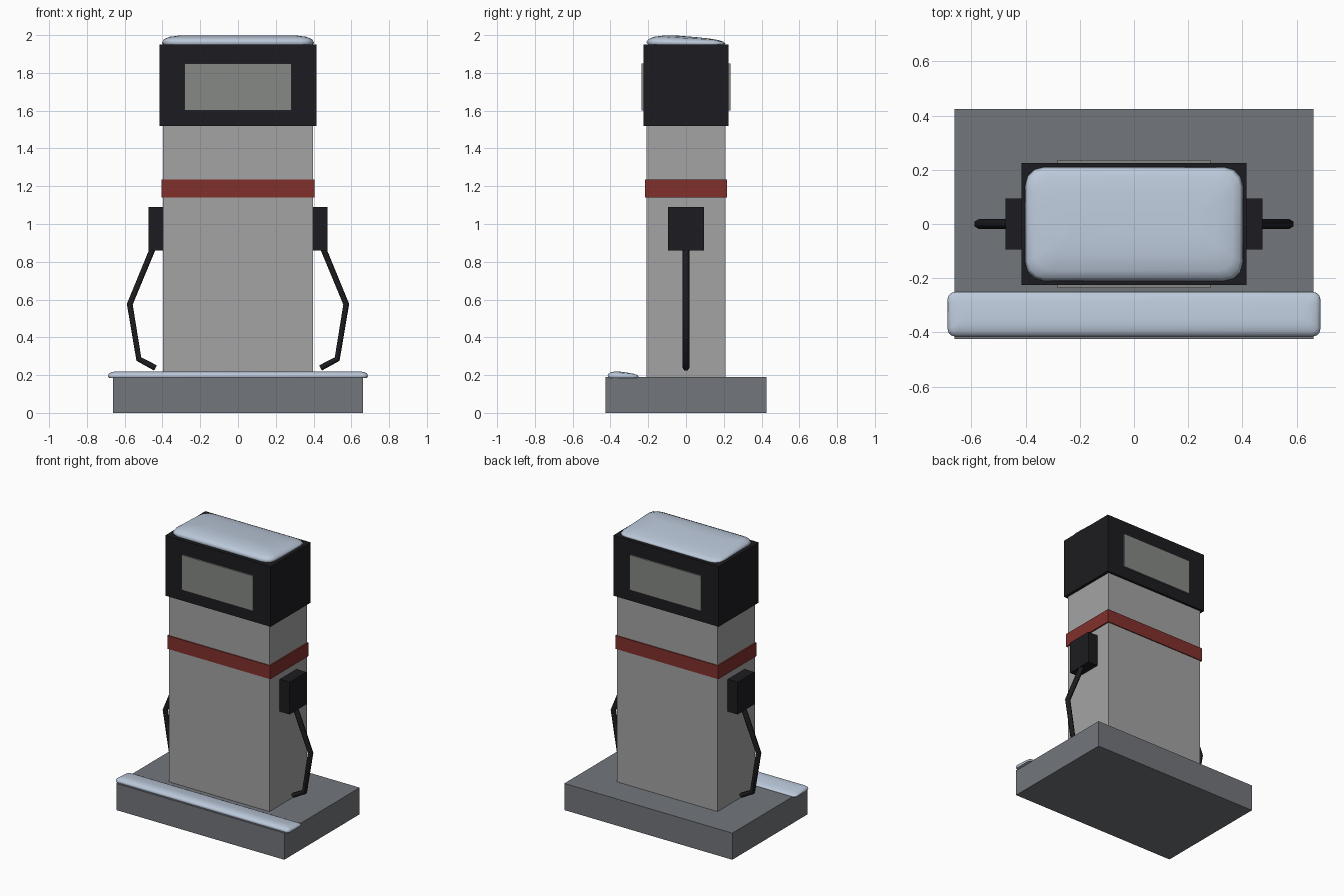
import bpy, bmesh, math

if "Cube" in bpy.data.objects:
    bpy.data.objects.remove(bpy.data.objects["Cube"])


def material(name, rgb):
    m = bpy.data.materials.new(name)
    m.diffuse_color = (*rgb, 1)
    m.use_nodes = True
    m.node_tree.nodes["Principled BSDF"].inputs["Base Color"].default_value = m.diffuse_color
    return m


STONE = material("stone", (0.17, 0.18, 0.20))
PANEL = material("panel", (0.37, 0.37, 0.375))
RED = material("red", (0.22, 0.03, 0.025))
BLACK = material("black", (0.012, 0.012, 0.015))
GLASS = material("glass", (0.24, 0.25, 0.24))
SNOW = material("snow", (0.50, 0.58, 0.70))


def finish(name, bm, mat):
    bmesh.ops.recalc_face_normals(bm, faces=bm.faces)
    me = bpy.data.meshes.new(name)
    bm.to_mesh(me)
    bm.free()
    me.materials.append(mat)
    ob = bpy.data.objects.new(name, me)
    bpy.context.collection.objects.link(ob)
    return ob


def box(name, x, y, z, mat):
    bm = bmesh.new()
    bmesh.ops.create_cube(bm, size=1)
    for v in bm.verts:
        v.co = [(a + b) / 2 + c * (b - a) for (a, b), c in zip((x, y, z), v.co)]
    return finish(name, bm, mat)


def snow(name, hx, hy, cy, z0, h):
    """Soft drift: rounded-rectangle rings stacked inwards, thinner to the back."""
    bm = bmesh.new()
    rings = []
    profile = [(0.07, 0), (0, 0.3), (0.05, 0.6), (0.18, 0.83), (0.45, 0.97), (0.75, 1.0)]
    for inset, f in profile:
        ax, ay = hx - inset * hy, hy * (1 - inset)
        r = 0.32 * ay
        ring = []
        for q, (sx, sy) in enumerate([(1, 1), (-1, 1), (-1, -1), (1, -1)]):
            for i in range(4):
                a = math.pi / 2 * (q + i / 3)
                x = sx * (ax - r) + r * math.cos(a)
                y = sy * (ay - r) + r * math.sin(a)
                thin = 1 - 0.32 * max(0, y / hy + 0.35)
                ring.append(bm.verts.new((x, cy + y, z0 + h * f * thin)))
        rings.append(ring)
    for lo, up in zip(rings, rings[1:]):
        for i in range(len(lo)):
            j = (i + 1) % len(lo)
            bm.faces.new((lo[i], lo[j], up[j], up[i]))
    bm.faces.new(rings[0][::-1])
    bm.faces.new(rings[-1])
    ob = finish(name, bm, SNOW)
    for p in ob.data.polygons:
        p.use_smooth = len(p.vertices) == 4 or p.normal.z > 0
    return ob


# Plinth, cabinet, stripe and head
box("plinth", (-0.663, 0.663), (-0.425, 0.425), (0, 0.19), STONE)
box("cabinet", (-0.396, 0.396), (-0.21, 0.21), (0.19, 1.53), PANEL)
box("stripe", (-0.406, 0.406), (-0.217, 0.217), (1.14, 1.235), RED)
box("head", (-0.416, 0.416), (-0.226, 0.226), (1.52, 1.95), BLACK)

# Display on front and back
for side, s in (("front", -1), ("back", 1)):
    box(side + "_display", (-0.282, 0.282), tuple(sorted((s * 0.22, s * 0.236))),
        (1.6, 1.85), GLASS)

# Nozzle holster and hanging hose on each side
path = [(0.443, 0.89), (0.573, 0.575), (0.525, 0.285), (0.437, 0.238)]
for side, s in (("left", -1), ("right", 1)):
    box(side + "_holster", tuple(sorted((s * 0.39, s * 0.474))), (-0.095, 0.095),
        (0.86, 1.09), BLACK)
    cu = bpy.data.curves.new(side + "_hose", 'CURVE')
    cu.dimensions = '3D'
    cu.bevel_depth = 0.018
    cu.bevel_resolution = 1
    cu.use_fill_caps = True
    sp = cu.splines.new('POLY')
    sp.points.add(len(path) - 1)
    for p, (x, z) in zip(sp.points, path):
        p.co = (s * x, 0, z, 1)
    cu.materials.append(BLACK)
    ob = bpy.data.objects.new(side + "_hose", cu)
    bpy.context.collection.objects.link(ob)

# Snow on the roof and along the front kerb
snow("roof_snow", 0.402, 0.21, 0.0, 1.945, 0.055)
snow("kerb_snow", 0.688, 0.082, -0.333, 0.186, 0.034)
